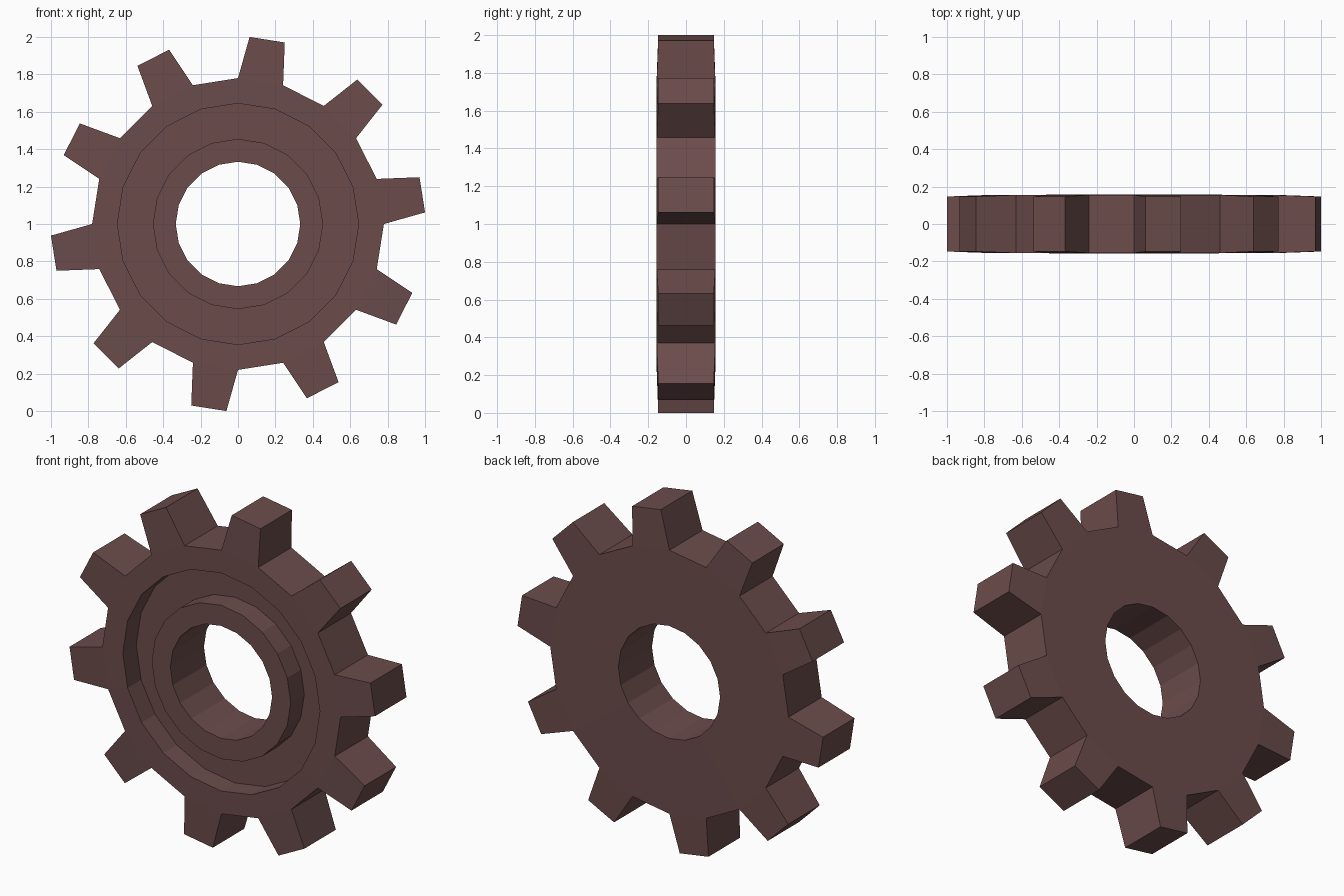
import bpy, bmesh, math
from mathutils import Vector

cube = bpy.data.objects.get("Cube")
if cube:
    bpy.data.objects.remove(cube)

SIDES = 20
STEP = 2 * math.pi / SIDES
TIP_RADIUS, TIP_HALF_ANGLE, TIP_DEPTH = 1.002, math.radians(5.45), 0.147

# Cross-section of the wheel as (radius, y), front face first
PROFILE = [
    (0.333, -0.157),  # hole, front
    (0.455, -0.157),  # hub edge
    (0.455, -0.03),   # groove floor, inner
    (0.645, -0.03),   # groove floor, outer
    (0.645, -0.156),  # rim, inner edge
    (0.78, -0.155),   # rim, outer edge
    (0.78, 0.155),    # rim, back
    (0.333, 0.157),   # hole, back
]
RIM = 5  # profile segment that forms the outer rim


def polar(radius, angle, y):
    return Vector((radius * math.cos(angle), y, 1 + radius * math.sin(angle)))


# Wheel body: the profile swept around the y axis
bm = bmesh.new()
rings = [[bm.verts.new(polar(r, i * STEP, y)) for r, y in PROFILE]
         for i in range(SIDES)]
rim_faces = []
for i, ring in enumerate(rings):
    following = rings[(i + 1) % SIDES]
    for k in range(len(PROFILE)):
        n = (k + 1) % len(PROFILE)
        face = bm.faces.new((ring[k], ring[n], following[n], following[k]))
        if k == RIM:
            rim_faces.append(face)
bmesh.ops.recalc_face_normals(bm, faces=bm.faces)

# Teeth: every other rim face is pulled outward and narrowed
for i in range(0, SIDES, 2):
    middle = (i + 0.5) * STEP
    result = bmesh.ops.extrude_discrete_faces(bm, faces=[rim_faces[i]])
    tip = result["faces"][0]
    for v in tip.verts:
        angle = math.atan2(v.co.z - 1, v.co.x)
        side = math.copysign(1, math.sin(angle - middle))
        v.co = polar(TIP_RADIUS, middle + side * TIP_HALF_ANGLE,
                     math.copysign(TIP_DEPTH, v.co.y))

bmesh.ops.remove_doubles(bm, verts=bm.verts, dist=0.0001)
bmesh.ops.recalc_face_normals(bm, faces=bm.faces)
mesh = bpy.data.meshes.new("gear_wheel")
bm.to_mesh(mesh)
bm.free()

# Single dull brown material
brown = bpy.data.materials.new("dull_reddish_brown")
brown.use_nodes = True
color = (0.147, 0.073, 0.071, 1)
brown.diffuse_color = color
brown.node_tree.nodes["Principled BSDF"].inputs["Base Color"].default_value = color
mesh.materials.append(brown)

gear = bpy.data.objects.new("gear_wheel", mesh)
bpy.context.collection.objects.link(gear)
